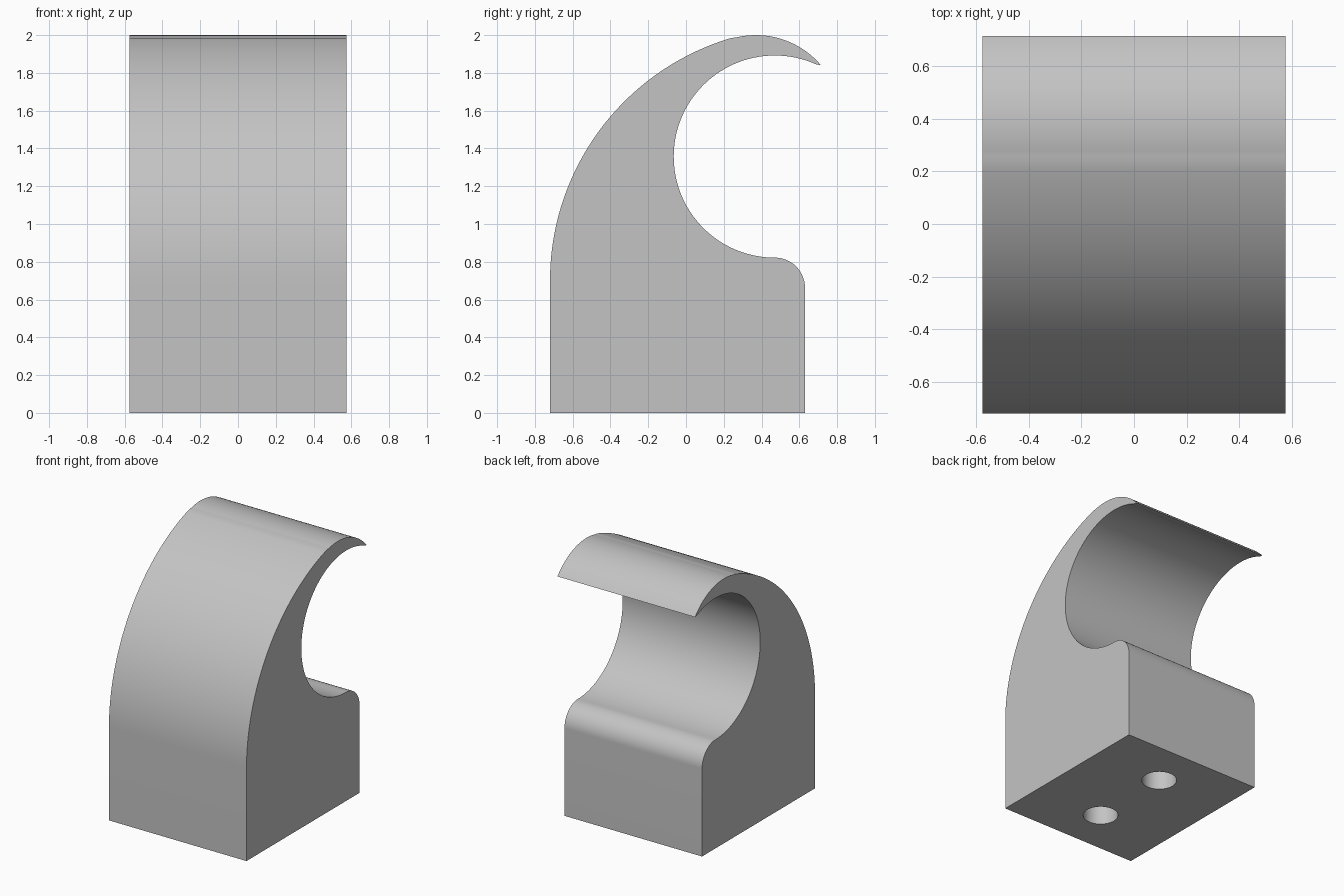
import bpy
import bmesh
from math import sin, cos, radians, atan2, degrees
from mathutils import Matrix

cube = bpy.data.objects.get("Cube")
if cube:
    bpy.data.objects.remove(cube, do_unlink=True)

HALF_WIDTH = 0.575
FRONT, BACK = -0.72, 0.63

grey = bpy.data.materials.new("plain grey")
grey.use_nodes = True
grey.diffuse_color = (0.55, 0.55, 0.55, 1)
grey.node_tree.nodes["Principled BSDF"].inputs["Base Color"].default_value = grey.diffuse_color


def arc(cy, cz, r, start, end, steps):
    """Points (y, z) on an arc, angles in degrees from +y towards +z."""
    angles = [radians(start + (end - start) * i / steps) for i in range(steps + 1)]
    return [(cy + r * cos(a), cz + r * sin(a)) for a in angles]


def make_object(name, bm):
    bmesh.ops.recalc_face_normals(bm, faces=bm.faces)
    mesh = bpy.data.meshes.new(name)
    bm.to_mesh(mesh)
    bm.free()
    mesh.materials.append(grey)
    obj = bpy.data.objects.new(name, mesh)
    bpy.context.collection.objects.link(obj)
    return obj


# Side profile: base, rounded back, hook tip, hollow and rounded lip
tip = (0.715, 1.842)
crest = (0.37, 1.548)
hollow = (0.47, 1.357)
tip_out = degrees(atan2(tip[1] - crest[1], tip[0] - crest[0]))
tip_in = degrees(atan2(tip[1] - hollow[1], tip[0] - hollow[1 - 1]))
profile = [(BACK, 0), (FRONT, 0)]
profile += arc(0.62, 0.70, 1.34, 180, 106.4, 48)
profile += arc(*crest, 0.452, 106.4, tip_out, 28)[1:]
profile += arc(*hollow, 0.535, tip_in, 270, 80)[1:]
profile += arc(0.47, 0.662, 0.16, 90, 0, 20)[1:]

# Hook body: the profile extruded across the width
bm = bmesh.new()
side = bm.faces.new([bm.verts.new((-HALF_WIDTH, y, z)) for y, z in profile])
extruded = bmesh.ops.extrude_face_region(bm, geom=[side], use_keep_orig=True)
moved = [v for v in extruded["geom"] if isinstance(v, bmesh.types.BMVert)]
bmesh.ops.translate(bm, verts=moved, vec=(2 * HALF_WIDTH, 0, 0))
body = make_object("hook_body", bm)

# Two blind mounting holes in the underside
bm = bmesh.new()
for offset in (-0.32, 0.32):
    bmesh.ops.create_cone(bm, cap_ends=True, segments=48, radius1=0.122, radius2=0.122,
                          depth=0.8, matrix=Matrix.Translation((0, (FRONT + BACK) / 2 + offset, 0)))
cutter = make_object("hole_cutter", bm)
cutter.hide_render = True

cut = body.modifiers.new("mounting holes", "BOOLEAN")
cut.operation = "DIFFERENCE"
cut.solver = "EXACT"
cut.object = cutter

# Apply the cut, then shade the curved faces smooth
bpy.ops.object.select_all(action="DESELECT")
bpy.context.view_layer.objects.active = body
body.select_set(True)
bpy.ops.object.modifier_apply(modifier=cut.name)
bpy.data.objects.remove(cutter, do_unlink=True)
bpy.ops.object.shade_smooth_by_angle(angle=radians(30))
